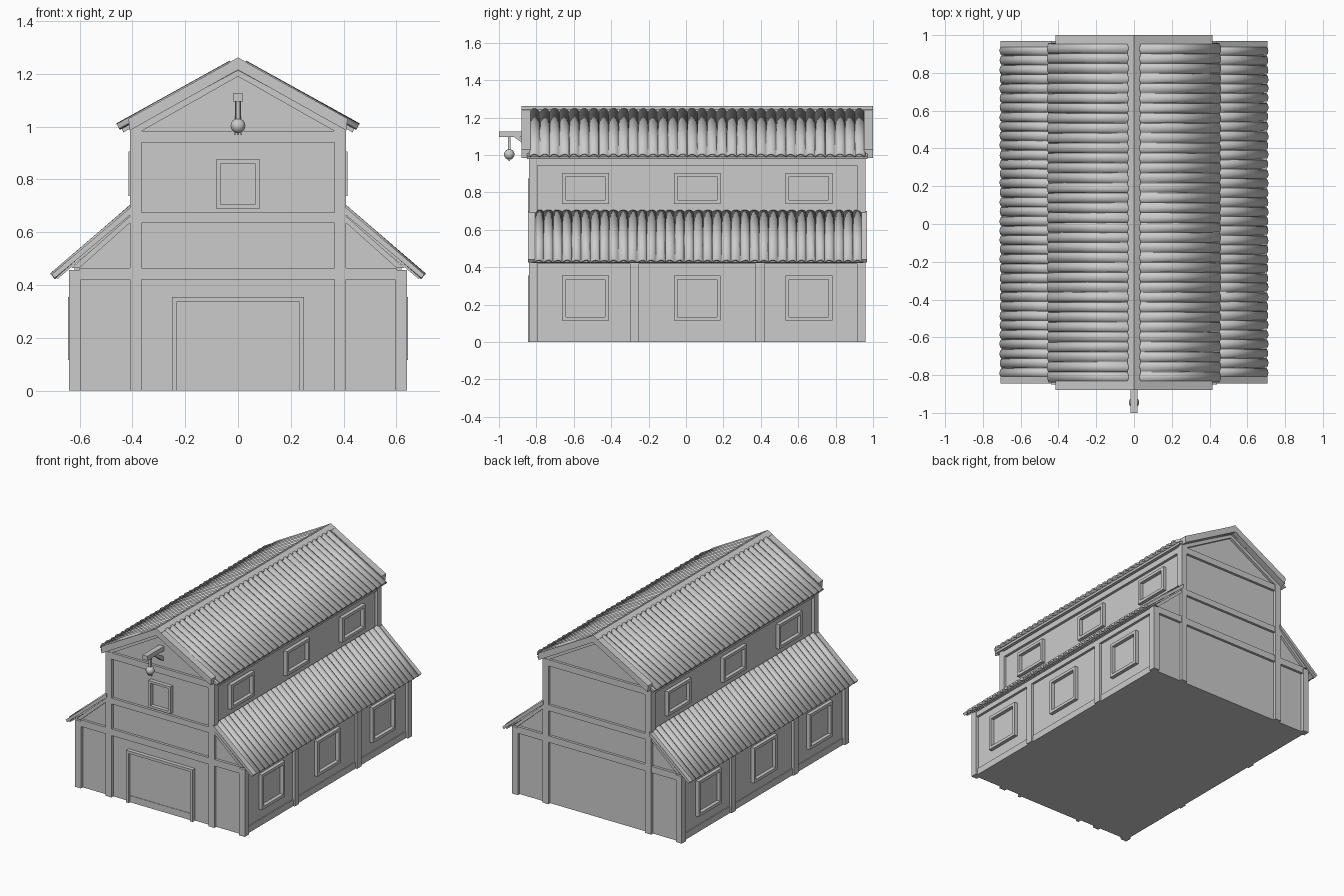
import bpy, bmesh, math, random
from mathutils import Vector

random.seed(4)
if "Cube" in bpy.data.objects:
    bpy.data.objects.remove(bpy.data.objects["Cube"], do_unlink=True)

grey = bpy.data.materials.new("plain_grey")
grey.use_nodes = True
grey.diffuse_color = (0.6, 0.6, 0.6, 1)
grey.node_tree.nodes["Principled BSDF"].inputs["Base Color"].default_value = (0.6, 0.6, 0.6, 1)

MID = 0.06                      # middle of the building along y
FRONT, BACK = -0.84, 0.96       # outer faces of the timber frame
DEPTH = 0.02                    # how far timbers stand out from the walls


def finish(name, bm, smooth=False):
    bmesh.ops.recalc_face_normals(bm, faces=bm.faces)
    mesh = bpy.data.meshes.new(name)
    bm.to_mesh(mesh)
    bm.free()
    mesh.materials.append(grey)
    obj = bpy.data.objects.new(name, mesh)
    bpy.context.collection.objects.link(obj)
    if smooth:
        bpy.ops.object.select_all(action='DESELECT')
        obj.select_set(True)
        bpy.context.view_layer.objects.active = obj
        bpy.ops.object.shade_smooth_by_angle(angle=math.radians(40))
    return obj


def prism(name, outline, y0, y1):
    """Extrude an x-z outline along y."""
    bm = bmesh.new()
    face = bm.faces.new([bm.verts.new((x, y0, z)) for x, z in outline])
    grown = bmesh.ops.extrude_face_region(bm, geom=[face])["geom"]
    bmesh.ops.translate(bm, vec=(0, y1 - y0, 0),
                        verts=[v for v in grown if isinstance(v, bmesh.types.BMVert)])
    return finish(name, bm)


def box(name, xs, ys, zs):
    return prism(name, [(xs[0], zs[0]), (xs[1], zs[0]), (xs[1], zs[1]), (xs[0], zs[1])], *ys)


def flip(outline, s):
    return [(s * x, z) for x, z in outline]


def frame(name, u, z, width, place):
    """Four bars round an opening; place() turns (u, z) spans into a box."""
    (u0, u1), (z0, z1) = u, z
    place(name + "_left", (u0, u0 + width), (z0, z1))
    place(name + "_right", (u1 - width, u1), (z0, z1))
    place(name + "_head", (u0 + width, u1 - width), (z1 - width, z1))
    if z0 > 0:
        place(name + "_sill", (u0 + width, u1 - width), (z0, z0 + width))


def tiles(name, s, top, bottom, height, y0, y1, count):
    """Sheet of rounded tile rolls running down a slope."""
    bm = bmesh.new()
    a, b = Vector((s * top[0], 0, top[1])), Vector((s * bottom[0], 0, bottom[1]))
    run = (b - a).normalized()
    normal = Vector((-run.z * s, 0, run.x * s))
    pitch, steps, previous = (y1 - y0) / count, 8, None
    for i in range(count):
        high, low = random.uniform(0.85, 1), random.uniform(0.85, 1)
        skew = [random.uniform(-0.004, 0.004) for _ in range(2)]
        for k in range(steps + (i == count - 1)):
            t = k / steps
            bulge = math.sin(math.pi * t) ** 0.75 * height
            y = y0 + (i + t) * pitch
            shift = math.sin(math.pi * t)
            pair = [bm.verts.new(a + normal * bulge * high + Vector((0, y + skew[0] * shift, 0))),
                    bm.verts.new(b + normal * bulge * low + Vector((0, y + skew[1] * shift, 0)))]
            if previous:
                order = [previous[0], previous[1], pair[1], pair[0]]
                bm.faces.new(order if s > 0 else order[::-1])
            previous = pair
    obj = finish(name, bm, smooth=True)
    solid = obj.modifiers.new("thickness", 'SOLIDIFY')
    solid.thickness, solid.offset = 0.01, 0
    return obj


# Walls: tall centre with a lean-to on each side
half = [(0.62, 0), (0.62, 0.468), (0.39, 0.665), (0.39, 0.99)]
prism("walls", half + [(0, 1.21)] + flip(half, -1)[::-1], FRONT + DEPTH, BACK - DEPTH)

# Timber frame on the two end walls
for end, outer, inward in (("front", FRONT, 1), ("back", BACK, -1)):
    ys = sorted((outer, outer + inward * 0.045))
    thin = sorted((outer + inward * 0.003, outer + inward * 0.03))
    for s, side in ((1, "left"), (-1, "right")):
        box(f"{end}_corner_post_{side}", sorted((s * 0.595, s * 0.64)), ys, (0, 0.457))
        box(f"{end}_tall_post_{side}", sorted((s * 0.365, s * 0.41)), ys, (0, 0.985))
        box(f"{end}_lean_to_beam_{side}", sorted((s * 0.405, s * 0.6)), thin, (0.42, 0.465))
        prism(f"{end}_lean_to_rafter_{side}",
              flip([(0.41, 0.635), (0.6, 0.465), (0.63, 0.465), (0.41, 0.66)], s), *thin)
        prism(f"{end}_gable_rafter_{side}",
              flip([(0, 1.22), (0.41, 0.992), (0.41, 0.975), (0.365, 0.983), (0, 1.19)], s), *thin)
    for level, zs in (("low", (0.42, 0.465)), ("middle", (0.635, 0.675)), ("top", (0.94, 0.983))):
        box(f"{end}_{level}_beam", (-0.37, 0.37), thin, zs)

# Door and front loft window
def on_front(name, xs, zs):
    return box(name, xs, (FRONT - 0.006, FRONT + 0.03), zs)

frame("door_frame", (-0.25, 0.25), (0, 0.355), 0.018, on_front)
box("door_panel", (-0.235, 0.235), (FRONT + 0.012, FRONT + 0.03), (0, 0.34))
box("door_bottom_rail", (-0.232, 0.232), (FRONT + 0.009, FRONT + 0.03), (0, 0.045))
frame("loft_window", (-0.083, 0.083), (0.69, 0.875), 0.016, on_front)

# Side walls: posts, rails and windows, mirrored
for s, side in ((1, "left"), (-1, "right")):
    low_x = sorted((s * 0.60, s * 0.637))
    high_x = sorted((s * 0.37, s * 0.408))
    span = (FRONT + 0.04, BACK - 0.04)
    box(f"sill_beam_{side}", sorted((s * 0.6, s * 0.626)), span, (0, 0.045))
    box(f"wall_plate_{side}", low_x, span, (0.42, 0.455))
    box(f"upper_wall_plate_{side}", high_x, span, (0.945, 0.985))
    for n, y in enumerate((MID - 0.335, MID + 0.335)):
        box(f"side_post_{side}_{n}", low_x, (y - 0.024, y + 0.024), (0, 0.425))
    for n in (-1, 0, 1):
        y = MID + n * 0.597
        for level, face, zs in (("lower", 0.62, (0.115, 0.355)), ("upper", 0.39, (0.738, 0.905))):
            def on_side(name, us, zs, face=face):
                return box(name, sorted((s * (face - 0.01), s * (face + 0.024))), us, zs)
            frame(f"{level}_window_{side}_{n + 1}", (y - 0.125, y + 0.125), zs, 0.02, on_side)

# Roofs: boards, tile rolls and end trims, mirrored
for s, side in ((1, "left"), (-1, "right")):
    prism(f"main_roof_boards_{side}",
          flip([(0, 1.236), (0.44, 0.992), (0.435, 0.978), (0, 1.212)], s), -0.85, 0.97)
    tiles(f"main_roof_tiles_{side}", s, (0.02, 1.23), (0.45, 0.992), 0.018, -0.835, 0.955, 34)
    prism(f"lean_to_boards_{side}",
          flip([(0.39, 0.686), (0.69, 0.428), (0.685, 0.422), (0.39, 0.67)], s), -0.83, 0.95)
    tiles(f"lean_to_tiles_{side}", s, (0.39, 0.69), (0.697, 0.426), 0.018, -0.812, 0.942, 35)
    for end, main_y, lean_y in (("front", (-0.88, -0.832), (-0.845, -0.808)),
                                ("back", (0.952, 1.0), (0.938, 0.968))):
        prism(f"{end}_main_trim_{side}",
              flip([(0, 1.26), (0.415, 1.03), (0.41, 0.985), (0, 1.215)], s), *main_y)
        prism(f"{end}_lean_to_trim_{side}",
              flip([(0.40, 0.7), (0.706, 0.44), (0.695, 0.426), (0.40, 0.672)], s), *lean_y)
prism("ridge_cap", [(0, 1.262), (0.035, 1.242), (0.035, 1.215), (-0.035, 1.215), (-0.035, 1.242)],
      -0.88, 1.0)

# Hoist: beam, brace, rope, pulley ball and hook prongs
box("hoist_beam", (-0.018, 0.018), (-1.0, -0.81), (1.095, 1.125))
brace = bmesh.new()
ring = [brace.verts.new((-0.012, y, z)) for y, z in
        ((-0.815, 1.02), (-0.815, 1.05), (-0.895, 1.1), (-0.925, 1.1))]
side_face = brace.faces.new(ring)
grown = bmesh.ops.extrude_face_region(brace, geom=[side_face])["geom"]
bmesh.ops.translate(brace, vec=(0.024, 0, 0),
                    verts=[v for v in grown if isinstance(v, bmesh.types.BMVert)])
finish("hoist_brace", brace)
box("hoist_rope", (-0.008, 0.008), (-0.953, -0.937), (1.02, 1.1))
ball = bmesh.new()
bmesh.ops.create_uvsphere(ball, u_segments=12, v_segments=8, radius=0.028)
bmesh.ops.translate(ball, verts=ball.verts, vec=(0, -0.945, 1.003))
finish("hoist_pulley", ball, smooth=True)
for n in (-1, 0, 1):
    box(f"hoist_prong_{n + 1}", (n * 0.012 - 0.003, n * 0.012 + 0.003), (-0.95, -0.94), (0.968, 1.0))
